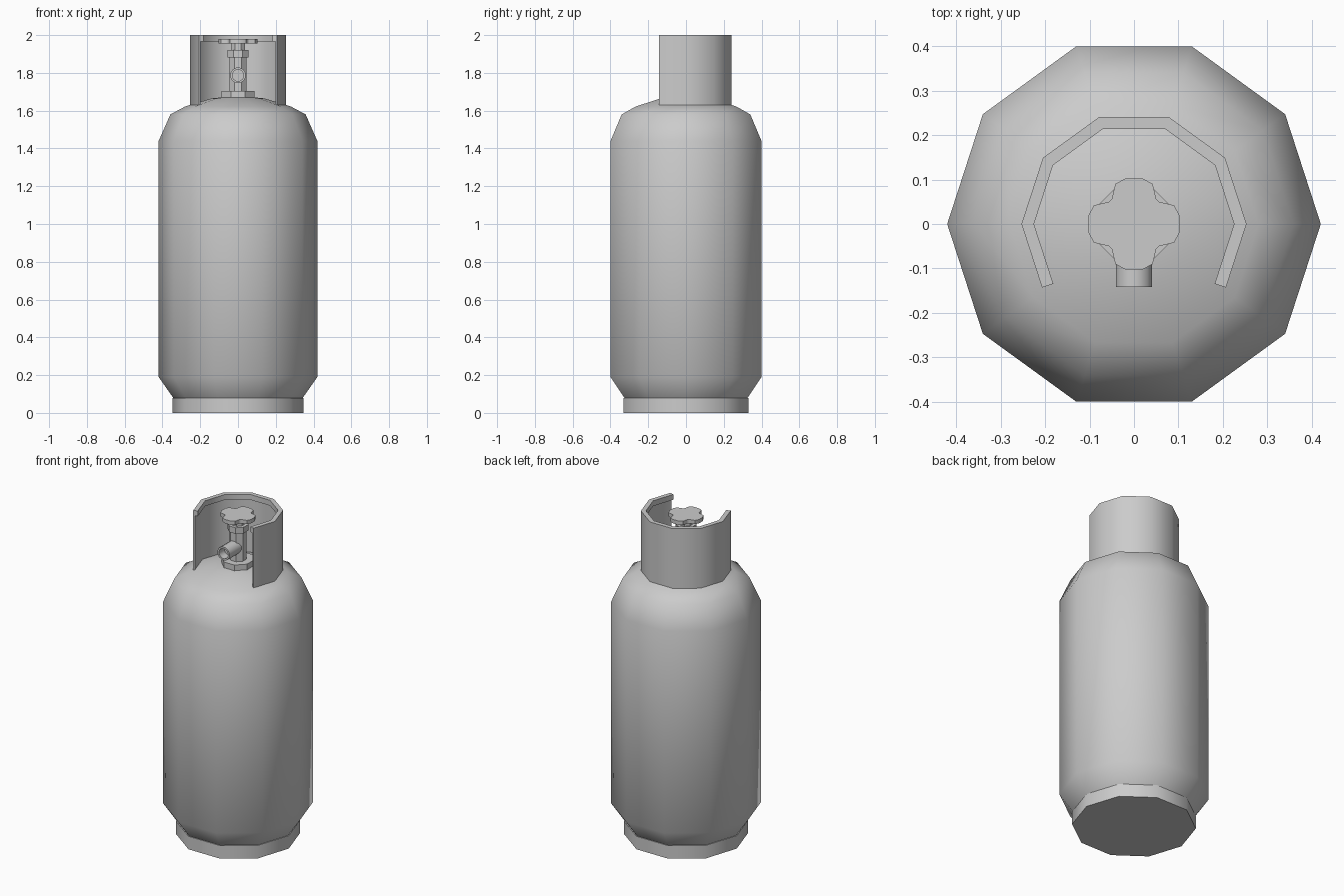
import bpy, bmesh
from math import radians, cos, sin, pi
from mathutils import Vector, Matrix

if "Cube" in bpy.data.objects:
    bpy.data.objects.remove(bpy.data.objects["Cube"])


def finish(name, bm, angle):
    bmesh.ops.recalc_face_normals(bm, faces=bm.faces)
    me = bpy.data.meshes.new(name)
    bm.to_mesh(me)
    bm.free()
    ob = bpy.data.objects.new(name, me)
    bpy.context.collection.objects.link(ob)
    bpy.ops.object.select_all(action='DESELECT')
    ob.select_set(True)
    bpy.context.view_layer.objects.active = ob
    bpy.ops.object.shade_smooth_by_angle(angle=radians(angle))
    return ob


def lathe(name, profile, sides, offset=0.0, matrix=None, angle=45):
    """Revolve (radius, height) points about z and cap both ends."""
    bm = bmesh.new()
    rings = [[bm.verts.new((r * cos(a), r * sin(a), z))
              for a in (offset + 2 * pi * i / sides for i in range(sides))]
             for r, z in profile]
    for low, high in zip(rings, rings[1:]):
        for i in range(sides):
            j = (i + 1) % sides
            bm.faces.new((low[i], low[j], high[j], high[i]))
    bm.faces.new(rings[0][::-1])
    bm.faces.new(rings[-1])
    if matrix:
        bm.transform(matrix)
    return finish(name, bm, angle)


# Ten-sided tank and foot ring
lathe("tank_body", [(0.343, 0.08), (0.42, 0.19), (0.42, 1.44), (0.358, 1.58),
                    (0.28, 1.622), (0.14, 1.665), (0.04, 1.675)], 10)
lathe("foot_ring", [(0.348, 0.0), (0.348, 0.08)], 10)

# Open guard collar: thin wall with an inward lip along the top
section = [(0, 1.63), (0, 2.0), (0.028, 2.0), (0.028, 1.967),
           (0.01, 1.967), (0.01, 1.63)]
path = []
for k in range(-1, 7):
    a = radians(36 * k)
    p = Vector((0.253 * cos(a), 0.253 * sin(a), 0))
    inward = -p.normalized()
    if k in (-1, 6):
        # ends are cut square to their panel, just short of the corner
        a = radians(36 * k + (18 if k == -1 else -18))
        inward = -Vector((cos(a), sin(a), 0)) * cos(radians(18))
        p += Vector((0.002 if k == -1 else -0.002, 0.006, 0))
    path.append((p, inward))
bm = bmesh.new()
loops = [[bm.verts.new(p + inward * d + Vector((0, 0, z))) for d, z in section]
         for p, inward in path]
for a, b in zip(loops, loops[1:]):
    for i in range(6):
        j = (i + 1) % 6
        bm.faces.new((a[i], a[j], b[j], b[i]))
bm.faces.new(loops[0])
bm.faces.new(loops[-1][::-1])
finish("guard_collar", bm, 45)

# Octagonal valve parts stacked on the dome
for name, width, z0, z1 in [("valve_flange", 0.087, 1.66, 1.705),
                            ("valve_stem", 0.046, 1.70, 1.885),
                            ("valve_nut", 0.055, 1.882, 1.92),
                            ("valve_spindle", 0.037, 1.915, 1.96)]:
    r = width / cos(pi / 8)
    lathe(name, [(r, z0), (r, z1)], 8, pi / 8, angle=30)

# Hollow outlet pointing forward
lathe("valve_outlet", [(0.042, 0.0), (0.042, 0.142), (0.031, 0.142), (0.031, 0.09)],
      12, pi / 12, Matrix.Translation((0, 0, 1.787)) @ Matrix.Rotation(pi / 2, 4, 'X'))

# Four-lobed handwheel
lobe = [(0.102, -0.02), (0.102, 0.02), (0.09, 0.042), (0.056, 0.05),
        (0.05, 0.056), (0.042, 0.09)]
bm = bmesh.new()
outline = [bm.verts.new(Matrix.Rotation(q * pi / 2, 3, 'Z') @ Vector((x, y, 1.955)))
           for q in range(4) for x, y in lobe]
face = bm.faces.new(outline)
top = bmesh.ops.extrude_face_region(bm, geom=[face])["geom"]
bmesh.ops.translate(bm, vec=(0, 0, 0.024),
                    verts=[v for v in top if isinstance(v, bmesh.types.BMVert)])
if not any(f.normal.z < -0.5 for f in bm.faces) and len(bm.faces) == 25:
    bm.faces.new([v for v in outline[::-1]])
finish("handwheel", bm, 30)
